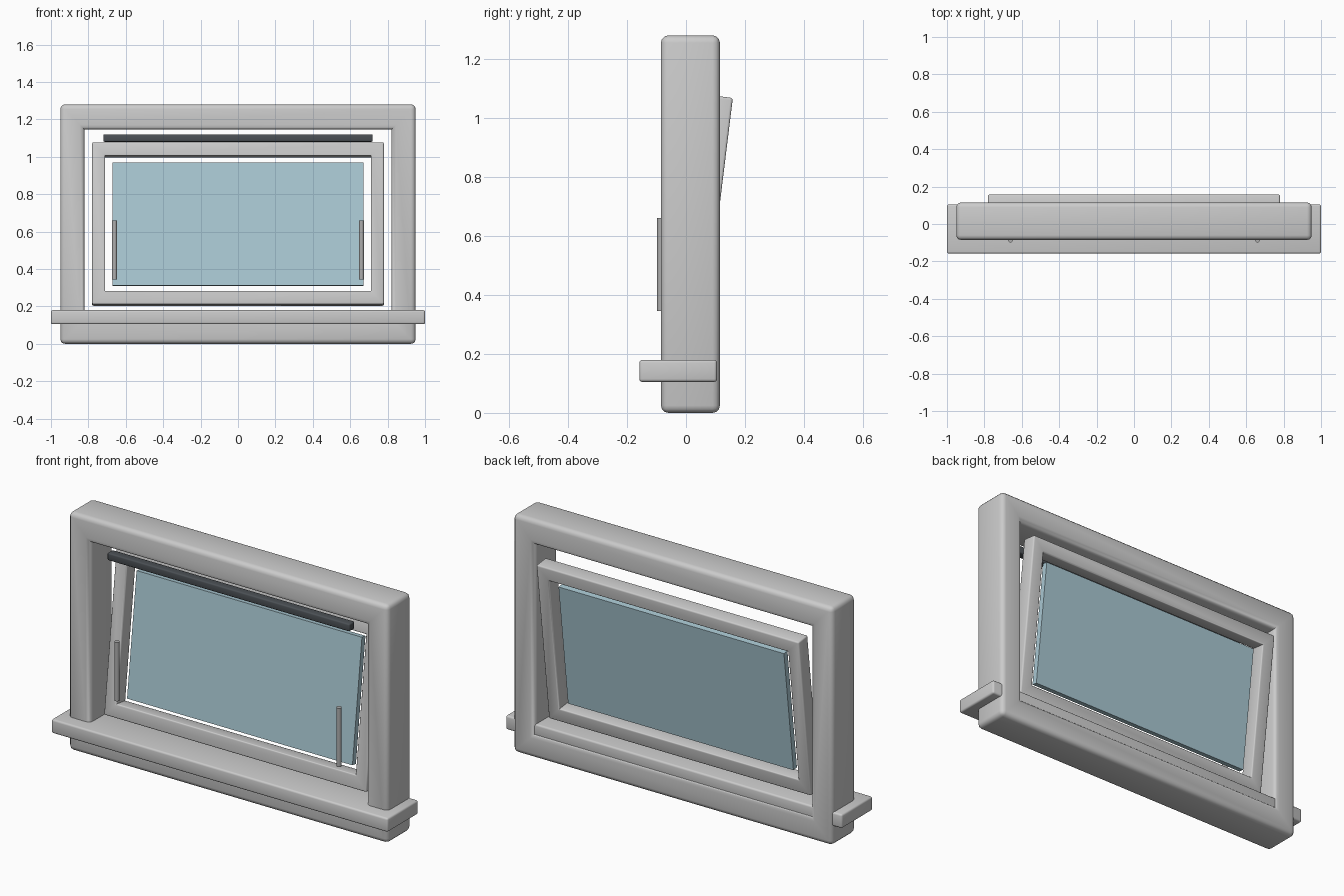
import bpy, bmesh, math
from mathutils import Matrix

if "Cube" in bpy.data.objects:
    bpy.data.objects.remove(bpy.data.objects["Cube"])

TILT = math.radians(-7)          # sash leans out at the top
PIVOT = (0, 0.066, 0.64)         # sash centre


def material(name, rgb):
    m = bpy.data.materials.new(name)
    m.diffuse_color = (*rgb, 1)
    m.use_nodes = True
    m.node_tree.nodes["Principled BSDF"].inputs["Base Color"].default_value = m.diffuse_color
    return m


def finish(name, bm, mat=None, loc=(0, 0, 0), tilt=0.0):
    bmesh.ops.recalc_face_normals(bm, faces=bm.faces[:])
    me = bpy.data.meshes.new(name)
    bm.to_mesh(me)
    bm.free()
    ob = bpy.data.objects.new(name, me)
    bpy.context.collection.objects.link(ob)
    ob.location = loc
    ob.rotation_euler = (tilt, 0, 0)
    if mat:
        me.materials.append(mat)
    bpy.ops.object.select_all(action='DESELECT')
    ob.select_set(True)
    bpy.context.view_layer.objects.active = ob
    bpy.ops.object.shade_smooth_by_angle(angle=math.radians(35))
    return ob


def round_edges(bm, edges, r, seg=3):
    bmesh.ops.bevel(bm, geom=edges, offset=r, segments=seg, profile=0.5, affect='EDGES')


def box(name, x, y, z, r, **kw):
    """Rounded box from (min, max) ranges."""
    bm = bmesh.new()
    size = [b - a for a, b in (x, y, z)]
    mid = [(a + b) / 2 for a, b in (x, y, z)]
    bmesh.ops.create_cube(bm, size=1, matrix=Matrix.Translation(mid) @ Matrix.Diagonal((*size, 1)))
    if r:
        round_edges(bm, bm.edges[:], r)
    return finish(name, bm, **kw)


def ring(name, outer, inner, y, r, **kw):
    """Rectangular frame; outer and inner are (half width, z min, z max)."""
    bm = bmesh.new()
    loops = []
    for w, z0, z1 in (outer, inner):
        for yy in y:
            loops.append([bm.verts.new((px, yy, pz))
                          for px, pz in ((-w, z0), (w, z0), (w, z1), (-w, z1))])
    of, ob_, nf, nb = loops
    for a, b in ((of, nf), (ob_, nb), (of, ob_), (nf, nb)):
        for i in range(4):
            j = (i + 1) % 4
            bm.faces.new((a[i], a[j], b[j], b[i]))
    bmesh.ops.recalc_face_normals(bm, faces=bm.faces[:])
    # round everything except the sharp inside corners
    edges = [e for e in bm.edges if e.calc_face_angle_signed() > 0.1]
    round_edges(bm, edges, r)
    return finish(name, bm, **kw)


glass_mat = material("glass_blue", (0.40, 0.58, 0.65))
dark_mat = material("dark_grey", (0.07, 0.08, 0.09))
metal_mat = material("metal_grey", (0.42, 0.42, 0.42))

# fixed outer frame and sill
ring("outer_frame", (0.95, 0, 1.28), (0.82, 0.13, 1.145), (-0.085, 0.115), 0.025)
box("sill", (-1, 1), (-0.158, 0.105), (0.105, 0.18), 0.01)

# tilted sash with its pane
ring("sash", (0.78, -0.436, 0.436), (0.71, -0.363, 0.363), (-0.04, 0.04), 0.008,
     loc=PIVOT, tilt=TILT)
box("glass_pane", (-0.67, 0.67), (-0.011, 0.019), (-0.331, 0.331), 0,
    mat=glass_mat, loc=PIVOT, tilt=TILT)

# dark bar under the frame head
box("top_bar", (-0.72, 0.72), (-0.083, -0.037), (1.08, 1.12), 0.007, mat=dark_mat)

# upright stay rods on both sides
for side, sx in (("left", -1), ("right", 1)):
    bm = bmesh.new()
    bmesh.ops.create_cone(bm, cap_ends=True, segments=16, radius1=0.0135, radius2=0.0135, depth=0.315)
    finish("stay_rod_" + side, bm, mat=metal_mat, loc=(sx * 0.66, -0.085, 0.5025))
